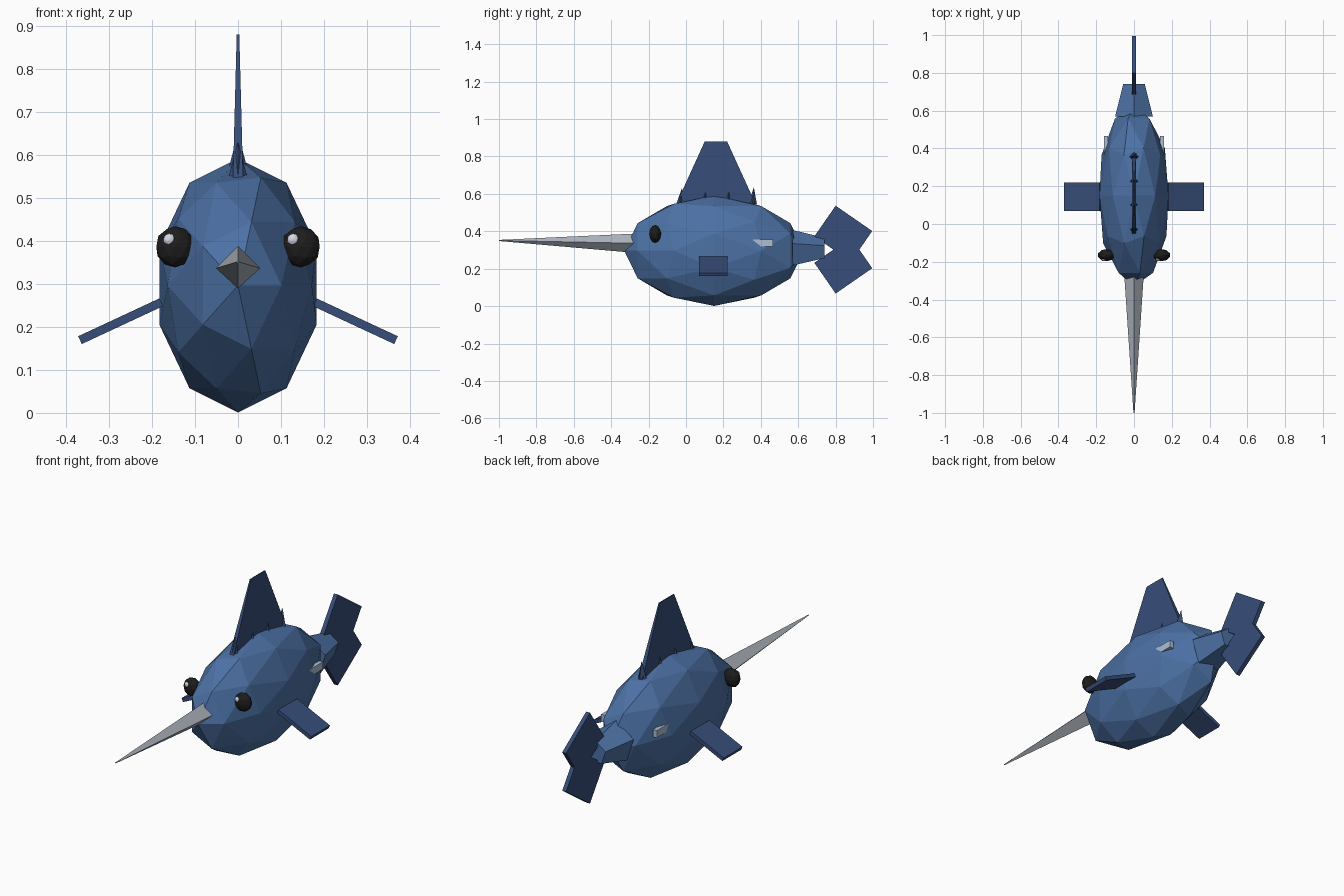
import bpy, bmesh, math
from mathutils import Vector, Matrix

if "Cube" in bpy.data.objects:
    bpy.data.objects.remove(bpy.data.objects["Cube"])


def material(name, rgb):
    m = bpy.data.materials.new(name)
    m.diffuse_color = (*rgb, 1)
    m.use_nodes = True
    m.node_tree.nodes["Principled BSDF"].inputs["Base Color"].default_value = m.diffuse_color
    return m


BODY = material("body_blue", (0.072, 0.165, 0.375))
FIN = material("fin_navy", (0.038, 0.075, 0.19))
BILL = material("bill_grey", (0.42, 0.46, 0.51))
EYE = material("eye_black", (0.012, 0.012, 0.012))
GLINT = material("glint_white", (0.8, 0.83, 0.95))
PATCH = material("patch_pale_blue", (0.42, 0.52, 0.66))


def finish(name, bm, mat):
    bmesh.ops.recalc_face_normals(bm, faces=bm.faces)
    mesh = bpy.data.meshes.new(name)
    bm.to_mesh(mesh)
    bm.free()
    mesh.materials.append(mat)
    ob = bpy.data.objects.new(name, mesh)
    bpy.context.collection.objects.link(ob)
    return ob


def ico(name, loc, radii, mat, rot=Matrix.Identity(4), sub=2):
    bm = bmesh.new()
    m = Matrix.Translation(loc) @ Matrix.Diagonal((*radii, 1)) @ rot
    bmesh.ops.create_icosphere(bm, subdivisions=sub, radius=1, matrix=m)
    return finish(name, bm, mat)


def box(name, loc, size, mat, axis='X', angle=0):
    bm = bmesh.new()
    m = (Matrix.Translation(loc) @ Matrix.Rotation(math.radians(angle), 4, axis)
         @ Matrix.Diagonal((*size, 1)))
    bmesh.ops.create_cube(bm, size=1, matrix=m)
    return finish(name, bm, mat)


def loft(name, rings, mat):
    """Closed solid through rings of points with equal counts."""
    bm = bmesh.new()
    vs = [[bm.verts.new(p) for p in ring] for ring in rings]
    n = len(vs[0])
    for a, b in zip(vs, vs[1:]):
        for i in range(n):
            bm.faces.new((a[i], a[(i + 1) % n], b[(i + 1) % n], b[i]))
    bm.faces.new(vs[0])
    bm.faces.new(vs[-1])
    return finish(name, bm, mat)


def ring_y(y, z, r, n):
    """Upright ring with a corner at the top."""
    return [(r * math.sin(i * math.tau / n), y, z + r * math.cos(i * math.tau / n))
            for i in range(n)]


# Faceted body, poles along its length
ico("body", (0, 0.15, 0.296), (0.192, 0.48, 0.295), BODY,
    Matrix.Rotation(math.radians(90), 4, 'X'))

# Long four-sided bill
loft("bill", [ring_y(-0.265, 0.336, 0.052, 4), ring_y(-1.0, 0.351, 0.003, 4)], BILL)

# Five-sided tail stem
loft("tail_stem", [ring_y(0.57, 0.302, 0.105, 5), ring_y(0.74, 0.305, 0.06, 5)], BODY)

# Tapered dorsal fin
loft("dorsal_fin", [
    [(-t, y0, z), (t, y0, z), (t, y1, z), (-t, y1, z)]
    for t, y0, y1, z in ((0.012, -0.055, 0.375, 0.54), (0.003, 0.10, 0.22, 0.88))], FIN)

# Row of small spines along the back
for i, (y, z) in enumerate(((-0.03, 0.545), (0.10, 0.565), (0.225, 0.565), (0.355, 0.55))):
    bm = bmesh.new()
    bmesh.ops.create_cone(bm, cap_ends=True, segments=4, radius1=0.024, radius2=0,
                          depth=0.09, matrix=Matrix.Translation((0, y, z + 0.04)))
    for v in bm.verts:
        if v.co.z > z + 0.05:
            v.co.y += 0.008
    finish(f"back_spine_{i + 1}", bm, FIN)

# Two tail lobes mirrored up and down
for name, s in (("upper", 1), ("lower", -1)):
    box(f"tail_lobe_{name}", (0, 0.841, 0.302 + s * 0.085), (0.022, 0.238, 0.2),
        FIN, 'X', -s * 34.7)

for name, s in (("right", 1), ("left", -1)):
    # Side fins drooping outward
    box(f"side_fin_{name}", (s * 0.273, 0.145, 0.213), (0.208, 0.152, 0.02), FIN, 'Y', s * 25)
    # Eyes with glints
    ico(f"eye_{name}", (s * 0.146, -0.165, 0.386), (0.046, 0.032, 0.048), EYE)
    ico(f"eye_glint_{name}", (s * 0.144 - 0.016, -0.188, 0.403), (0.014, 0.009, 0.014), GLINT)
    # Pale patches near the tail
    box(f"flank_patch_{name}", (s * 0.148, 0.412, 0.337), (0.022, 0.108, 0.038), PATCH)
